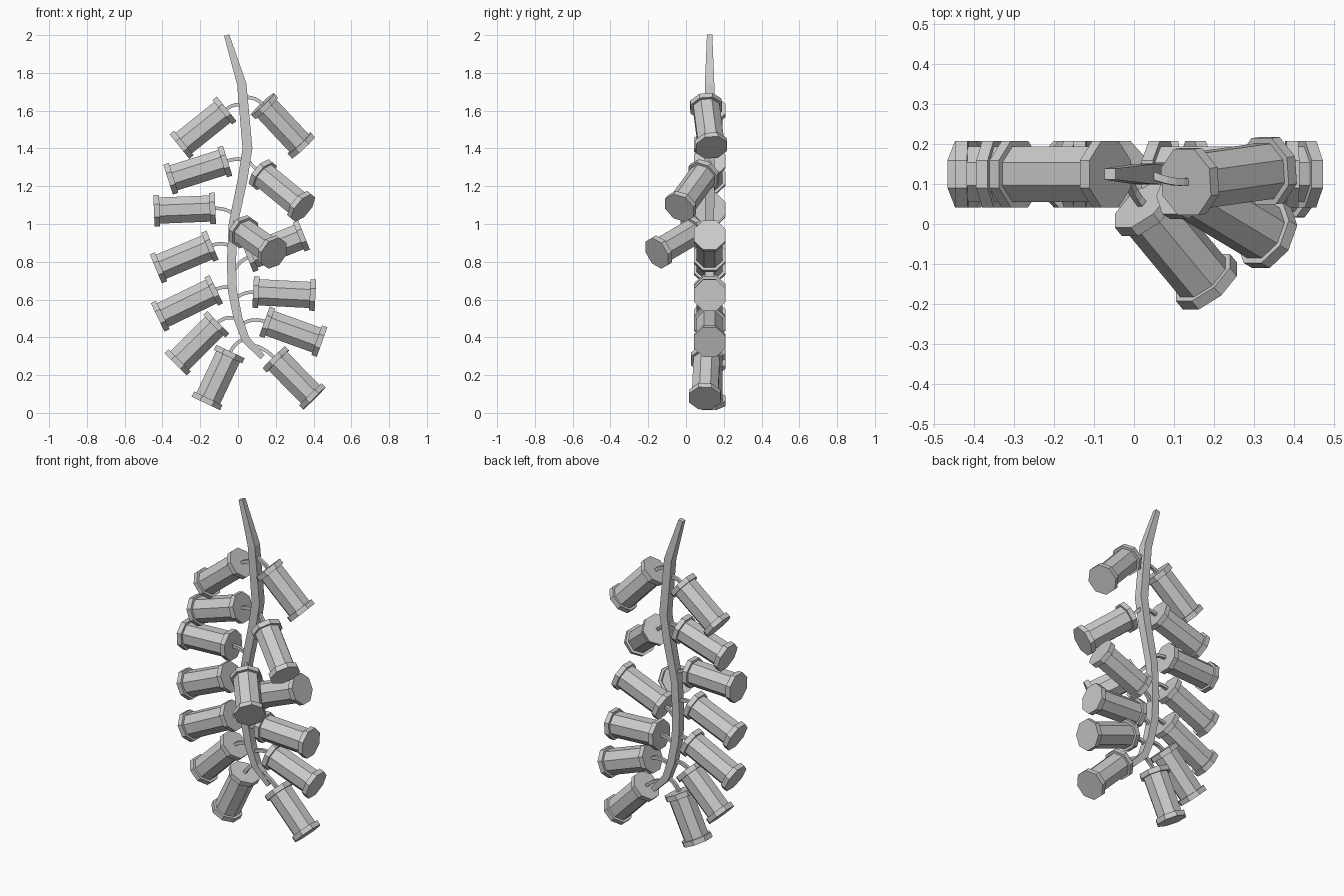
import bpy, bmesh, math
from mathutils import Vector, Matrix

if "Cube" in bpy.data.objects:
    bpy.data.objects.remove(bpy.data.objects["Cube"])

GREY = bpy.data.materials.new("grey")
GREY.diffuse_color = (0.6, 0.6, 0.6, 1)
GREY.use_nodes = True
GREY.node_tree.nodes["Principled BSDF"].inputs["Base Color"].default_value = GREY.diffuse_color
Y0 = 0.125  # depth of the hanging plane


def finish(name, bm):
    bmesh.ops.recalc_face_normals(bm, faces=bm.faces)
    me = bpy.data.meshes.new(name)
    bm.to_mesh(me)
    bm.free()
    me.materials.append(GREY)
    ob = bpy.data.objects.new(name, me)
    bpy.context.collection.objects.link(ob)
    return ob


def skin(bm, rings):
    """Join rings of points into a closed tube."""
    rings = [[bm.verts.new(p) for p in r] for r in rings]
    n = len(rings[0])
    for a, b in zip(rings, rings[1:]):
        for i in range(n):
            j = (i + 1) % n
            bm.faces.new((a[i], a[j], b[j], b[i]))
    bm.faces.new(rings[0])
    bm.faces.new(rings[-1])


def frame(d):
    """Two axes square to d, the first one lying towards the depth axis."""
    d = d.normalized()
    u = Vector((0, 1, 0))
    u = (u - d * u.dot(d)).normalized()
    return u, d.cross(u)


def ring(c, u, v, r, n):
    return [c + (u * math.cos(t) + v * math.sin(t)) * r
            for t in ((i + 0.5) * math.tau / n for i in range(n))]


def tube(name, pts, radii, n=4):
    rings = []
    for i, p in enumerate(pts):
        d = pts[min(i + 1, len(pts) - 1)] - pts[max(i - 1, 0)]
        u, v = frame(d)
        rings.append(ring(p, u, v, radii[i], n))
    bm = bmesh.new()
    skin(bm, rings)
    return finish(name, bm)


def cracker(name, a, b):
    """Octagonal tube with a raised rim at each end."""
    d = b - a
    L = d.length
    d = d.normalized()
    u, v = frame(d)
    R, r, t = 0.09, 0.075, 0.03
    prof = [(0, R), (t, R), (t, r), (L - t, r), (L - t, R), (L, R)]
    bm = bmesh.new()
    skin(bm, [ring(a + d * s, u, v, q, 8) for s, q in prof])
    finish(name, bm)


# main braided cord: x, z, half-diagonal
cord = [(-0.06, 2.0, 0.02), (0.02, 1.74, 0.035), (0.05, 1.40, 0.037),
        (0.025, 1.24, 0.036), (-0.025, 1.0, 0.034), (-0.035, 0.8, 0.034),
        (-0.03, 0.65, 0.034), (0.0, 0.5, 0.033), (0.04, 0.39, 0.03),
        (0.13, 0.295, 0.022)]
tube("main_cord", [Vector((x, Y0, z)) for x, z, r in cord], [c[2] for c in cord])

# crackers: inner end x, y, z / outer end x, y, z / fuse start on cord x, z
sticks = [
    ((-.06, Y0, 1.61), (-.31, Y0, 1.41), (.03, 1.63)),
    ((-.055, Y0, 1.335), (-.37, Y0, 1.235), (.04, 1.34)),
    ((-.12, Y0, 1.083), (-.445, Y0, 1.07), (-.02, 1.05)),
    ((-.135, Y0, .888), (-.435, Y0, .762), (-.035, .88)),
    ((-.115, Y0, .655), (-.425, Y0, .505), (-.03, .66)),
    ((-.105, Y0, .48), (-.33, Y0, .257), (-.01, .50)),
    ((-.04, Y0, .325), (-.17, Y0, .05), (.03, .39)),
    ((.13, .105, 1.635), (.345, .135, 1.405), (.04, 1.67)),
    ((.12, .10, 1.27), (.345, -.035, 1.085), (.04, 1.35)),
    ((.02, .05, .965), (.19, -.155, .845), (-.02, 1.03)),
    ((.05, Y0, .822), (.35, Y0, .942), (-.02, .75)),
    ((.08, Y0, .64), (.41, Y0, .623), (-.02, .595)),
    ((.14, Y0, .485), (.445, Y0, .375), (.03, .475)),
    ((.19, .11, .295), (.405, .10, .077), (.07, .36)),
]

for i, (a, b, f) in enumerate(sticks, 1):
    a, b = Vector(a), Vector(b)
    cracker(f"firecracker_{i}", a, b)
    # curved fuse leaving the cord and entering the inner end along its axis
    s = Vector((f[0], Y0, f[1]))
    d = (b - a).normalized()
    m = a - d * (s - a).length * 0.55
    e = a + d * 0.01
    ts = [k / 5 for k in range(6)]
    pts = [s * (1 - t) ** 2 + m * 2 * t * (1 - t) + e * t * t for t in ts]
    tube(f"fuse_{i}", pts, [0.013] * 6)
